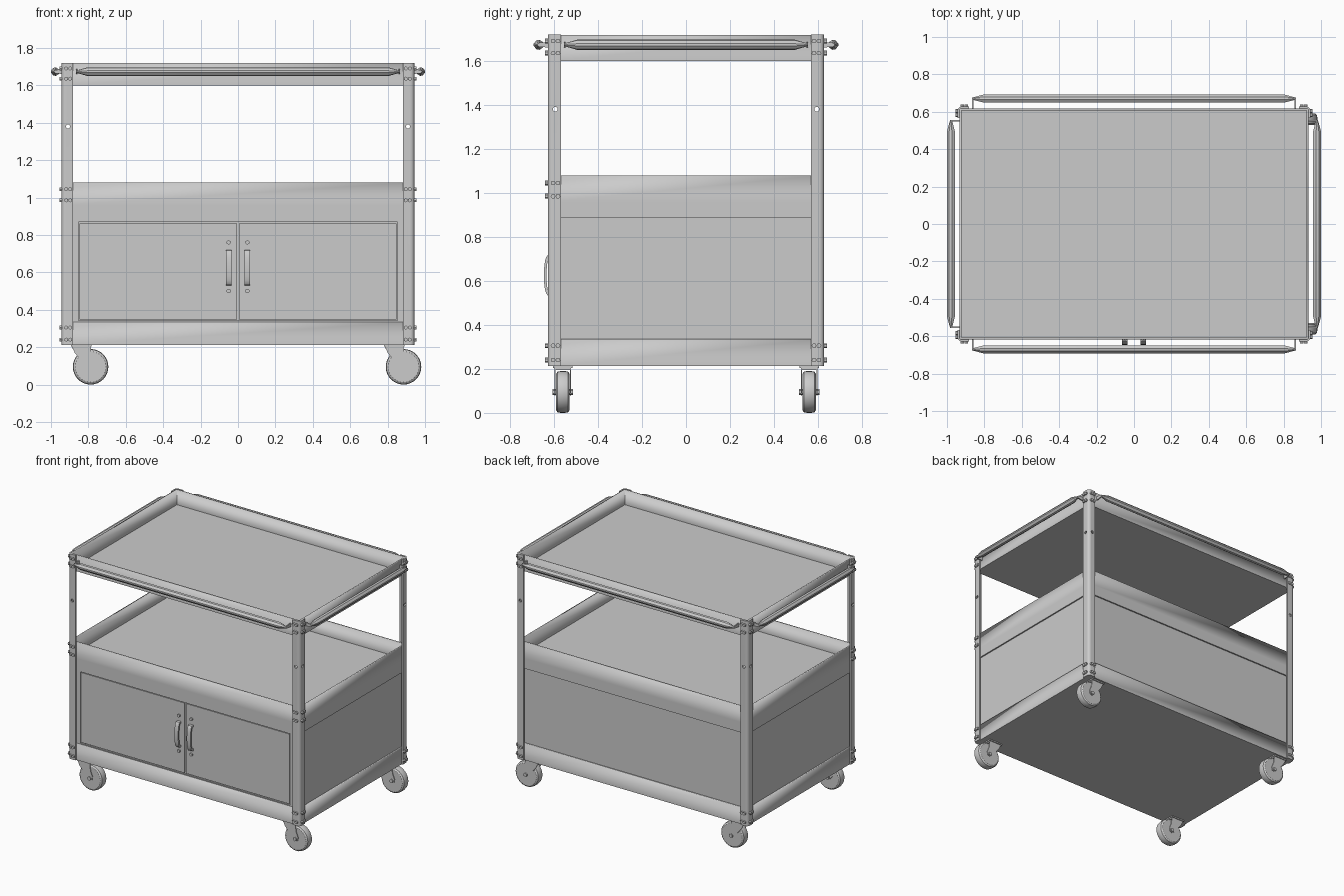
import bpy, bmesh
from math import pi, cos, sin, radians
from mathutils import Matrix, Vector

if "Cube" in bpy.data.objects:
    bpy.data.objects.remove(bpy.data.objects["Cube"])

def finish(name, bm):
    bmesh.ops.recalc_face_normals(bm, faces=bm.faces)
    me = bpy.data.meshes.new(name)
    bm.to_mesh(me)
    bm.free()
    ob = bpy.data.objects.new(name, me)
    bpy.context.collection.objects.link(ob)
    return ob

def loft(name, rings):
    """Closed skin through rings of equal point count, capped at both ends."""
    bm = bmesh.new()
    vs = [[bm.verts.new(p) for p in r] for r in rings]
    n = len(rings[0])
    for a, b in zip(vs, vs[1:]):
        for i in range(n):
            bm.faces.new((a[i], a[(i + 1) % n], b[(i + 1) % n], b[i]))
    bm.faces.new(vs[0])
    bm.faces.new(vs[-1])
    return finish(name, bm)

def box(name, x0, x1, y0, y1, z0, z1):
    return loft(name, [[(x0, y0, z), (x1, y0, z), (x1, y1, z), (x0, y1, z)] for z in (z0, z1)])

def rod(name, c, axis, r, h, sides=6):
    """Cylinder of length h centred on c along an axis."""
    bm = bmesh.new()
    rot = Vector((0, 0, 1)).rotation_difference(Vector(axis)).to_matrix().to_4x4()
    bmesh.ops.create_cone(bm, cap_ends=True, segments=sides, radius1=r, radius2=r, depth=h,
                          matrix=Matrix.Translation(c) @ rot)
    return finish(name, bm)

X, Y = 0.933, 0.618          # tray half sizes
PX, PY = 0.943, 0.628        # outer faces of the posts

# Three open sheet-metal trays
def tray(name, z0, z1):
    bm = bmesh.new()
    lo, hi = [[bm.verts.new((x, y, z)) for x, y in ((-X, -Y), (X, -Y), (X, Y), (-X, Y))] for z in (z0, z1)]
    bm.faces.new(lo[::-1])
    for i in range(4):
        j = (i + 1) % 4
        bm.faces.new((lo[i], lo[j], hi[j], hi[i]))
    me = bpy.data.meshes.new(name)
    bm.to_mesh(me)
    bm.free()
    ob = bpy.data.objects.new(name, me)
    bpy.context.collection.objects.link(ob)
    m = ob.modifiers.new("sheet", 'SOLIDIFY')
    m.thickness, m.offset, m.use_even_offset = 0.01, -1, True

tray("bottom_tray", 0.212, 0.335)
tray("middle_tray", 0.96, 1.08)
tray("top_tray", 1.60, 1.718)

# Angle posts with a rounded outer corner, a hole in each leg, and bolts
def arc(r, off):
    return [(off + r * (1 - cos(a)), off + r * (1 - sin(a)))
            for a in [i * pi / 12 for i in range(7)]]

W, T = 0.06, 0.01
section = [(0, W)] + arc(0.022, 0) + [(W, 0), (W, T)] + arc(0.012, T)[::-1] + [(T, W)]
for sx in (-1, 1):
    for sy in (-1, 1):
        tag = ("front" if sy < 0 else "back") + ("_left" if sx < 0 else "_right")
        post = loft("post_" + tag, [[(sx * (PX - u), sy * (PY - v), z) for u, v in section]
                                    for z in (0.212, 1.72)])
        for axis, c in (((0, 1, 0), (sx * (PX - 0.034), sy * PY, 1.38)),
                        ((1, 0, 0), (sx * PX, sy * (PY - 0.034), 1.38))):
            cut = rod("hole_cutter", c, axis, 0.011, 0.04, 12)
            cut.hide_render = True
            cut.hide_set(True)
            m = post.modifiers.new("hole", 'BOOLEAN')
            m.operation, m.object, m.solver = 'DIFFERENCE', cut, 'EXACT'
        levels = [0.24, 0.305, 1.635, 1.69] + ([0.985, 1.045] if sy < 0 else [])
        for z in levels:
            for d in (0.024, 0.046):
                rod("bolt", (sx * (PX - d), sy * (PY + 0.005), z), (0, 1, 0), 0.011, 0.014)
                rod("bolt", (sx * (PX + 0.005), sy * (PY - d), z), (1, 0, 0), 0.011, 0.014)

# Cabinet: upper band, inset side and back panels, front frame
for s, side in ((-1, "left"), (1, "right")):
    box("upper_band_" + side, *sorted((s * X, s * (X - 0.01))), -Y, Y, 0.885, 0.96)
    box("side_panel_" + side, *sorted((s * 0.92, s * 0.91)), -0.605, 0.605, 0.22, 0.96)
    box("front_stile_" + side, *sorted((s * X, s * 0.853)), -0.614, -0.602, 0.33, 0.87)
box("back_panel", -0.915, 0.915, 0.595, 0.605, 0.22, 0.96)
box("upper_band_back", -X, X, Y - 0.01, Y, 0.885, 0.96)
box("front_header", -X, X, -0.616, -0.602, 0.868, 0.96)
box("front_sill", -X, X, -0.614, -0.602, 0.325, 0.342)

# Doors with curved pulls
for s, side in ((-1, "left"), (1, "right")):
    box("door_" + side, *sorted((s * 0.006, s * 0.847)), -0.612, -0.60, 0.348, 0.862)
    outer = [(-0.61 - 0.036 * sin(a) ** 0.5, 0.625 - 0.095 * cos(a))
             for a in [i * pi / 12 for i in range(13)]]
    inner = [(-0.61 - 0.024 * sin(a) ** 0.5, 0.625 - 0.08 * cos(a))
             for a in [i * pi / 12 for i in range(12, -1, -1)]]
    loft("door_pull_" + side, [[(s * x, y, z) for y, z in outer + inner] for x in (0.035, 0.065)])
    for z in (0.50, 0.76):
        rod("pull_bolt", (s * 0.05, -0.615, z), (0, 1, 0), 0.012, 0.014)

# Push bars around the top tray, tapered at both ends
bar = [(-.02, -.012), (-.004, -.023), (.01, -.02), (.022, -.005),
       (.022, .005), (.01, .02), (-.004, .023), (-.02, .012)]
def push_bar(name, place, half, dist, wall):
    rings = []
    for t, k in ((-half, .25), (-half + .06, 1), (half - .06, 1), (half, .25)):
        rings.append([place(t, dist + u * k, 1.673 + z * k) for u, z in bar])
    loft(name, rings)
    for e in (-1, 1):
        t0, t1 = e * (half - 0.008), e * half
        loft(name + "_bracket", [[place(t, d, z) for d, z in
             ((wall, 1.66), (dist, 1.664), (dist, 1.682), (wall, 1.686))] for t in (t0, t1)])

for s, a, b in ((-1, "front", "left"), (1, "back", "right")):
    push_bar("push_bar_" + a, lambda t, d, z: (t, s * d, z), 0.865, 0.67, Y)
    push_bar("push_bar_" + b, lambda t, d, z: (s * d, t, z), 0.555, 0.978, X)

# Casters, all trailing towards +x
fork = [(-.05, .205), (.05, .205), (.056, .15), (.072, .11), (.068, .085),
        (.05, .078), (.032, .088), (-.035, .17)]
tread = [(-.031, .082), (-.024, .092), (-.01, .095), (.01, .095), (.024, .092), (.031, .082)]
for px in (-0.838, 0.835):
    for py in (-0.56, 0.56):
        cx = px + 0.05
        box("caster_plate", px - .055, px + .055, py - .045, py + .045, .203, .213)
        box("caster_crown", px - .05, px + .05, py - .038, py + .038, .194, .204)
        for s in (-1, 1):
            loft("caster_fork", [[(px + x, py + s * y, z) for x, z in fork] for y in (.033, .038)])
        loft("caster_wheel", [[(cx + r * cos(i * pi / 16), py + y, .095 + r * sin(i * pi / 16))
                               for i in range(32)] for y, r in tread])
        rod("caster_axle", (cx, py, .095), (0, 1, 0), .014, .092, 6)

# Smooth curved surfaces, keep folds sharp
for ob in bpy.context.scene.objects:
    if not ob.hide_render:
        ob.select_set(True)
        bpy.context.view_layer.objects.active = ob
bpy.ops.object.shade_smooth_by_angle(angle=radians(32))
